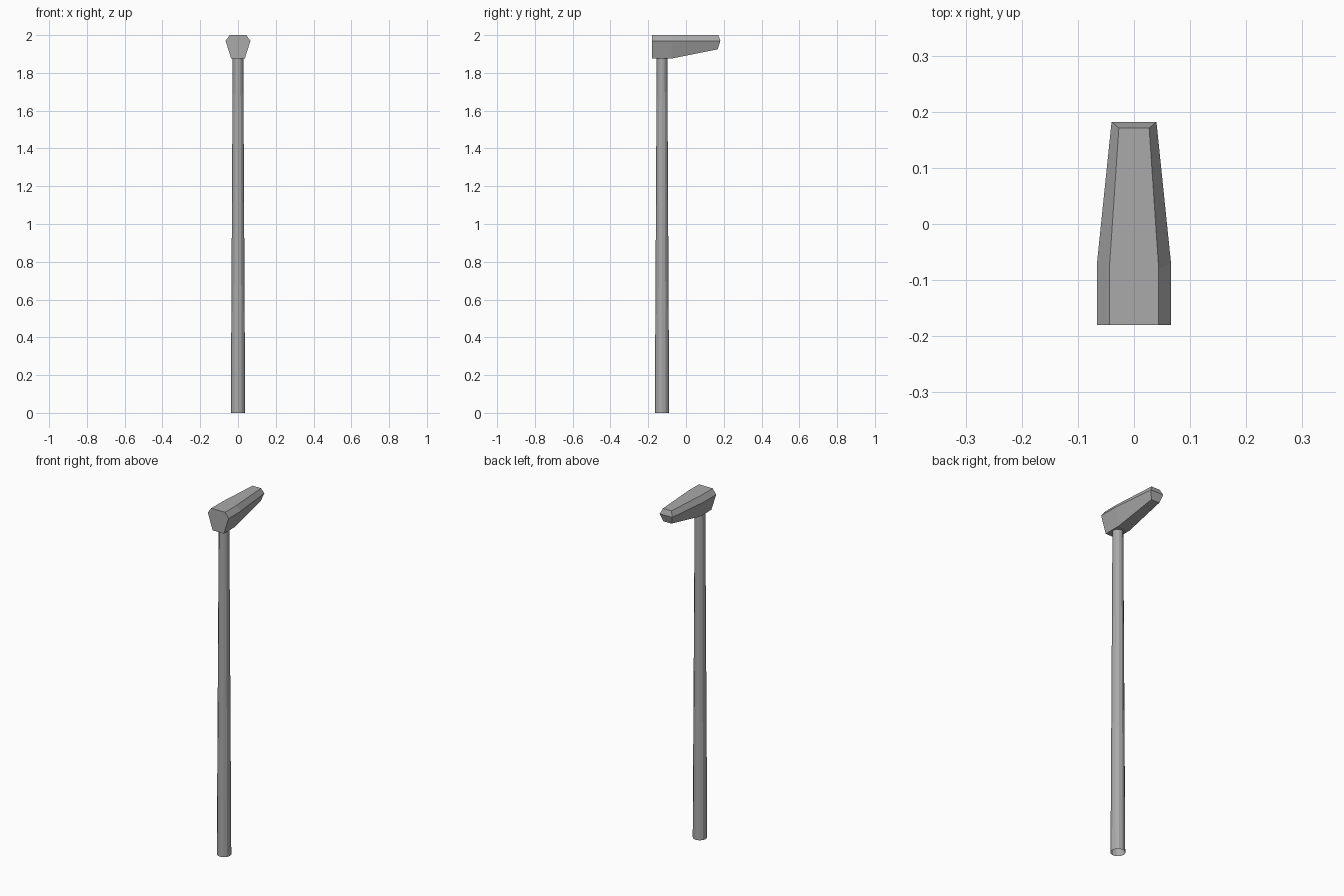
import bpy, bmesh, math

if "Cube" in bpy.data.objects:
    bpy.data.objects.remove(bpy.data.objects["Cube"])

grey = bpy.data.materials.new("plain grey")
grey.diffuse_color = (0.4, 0.4, 0.4, 1)
grey.use_nodes = True
grey.node_tree.nodes["Principled BSDF"].inputs["Base Color"].default_value = grey.diffuse_color


def finish(name, bm):
    bmesh.ops.recalc_face_normals(bm, faces=bm.faces)
    me = bpy.data.meshes.new(name)
    bm.to_mesh(me)
    bm.free()
    me.materials.append(grey)
    ob = bpy.data.objects.new(name, me)
    bpy.context.collection.objects.link(ob)
    return ob


# Lamp head: hexagonal sections lofted along y.
# Each section holds (half width, y, z) for bottom, widest and top edges.
sections = [
    [(0.036, -0.18, 1.875), (0.066, -0.18, 1.97), (0.044, -0.18, 2.0)],
    [(0.036, -0.08, 1.875), (0.066, -0.07, 1.97), (0.044, -0.08, 2.0)],
    [(0.026, 0.168, 1.925), (0.04, 0.182, 1.97), (0.027, 0.171, 2.0)],
]
bm = bmesh.new()
rings = []
for s in sections:
    pts = [(w, y, z) for w, y, z in s] + [(-w, y, z) for w, y, z in reversed(s)]
    rings.append([bm.verts.new(p) for p in pts])
for a, b in zip(rings, rings[1:]):
    for i in range(6):
        j = (i + 1) % 6
        bm.faces.new((a[i], a[j], b[j], b[i]))
bm.faces.new(rings[0])
# Bevelled nose: split at the widest line
e = rings[-1]
bm.faces.new((e[0], e[1], e[4], e[5]))
bm.faces.new((e[1], e[2], e[3], e[4]))
finish("lamp_head", bm)

# Tapered pole, open at the ends
bm = bmesh.new()
top = 1.885
bmesh.ops.create_cone(bm, cap_ends=False, segments=12,
                      radius1=0.038, radius2=0.028, depth=top)
bmesh.ops.translate(bm, verts=bm.verts, vec=(0, -0.127, top / 2))
finish("pole", bm)
